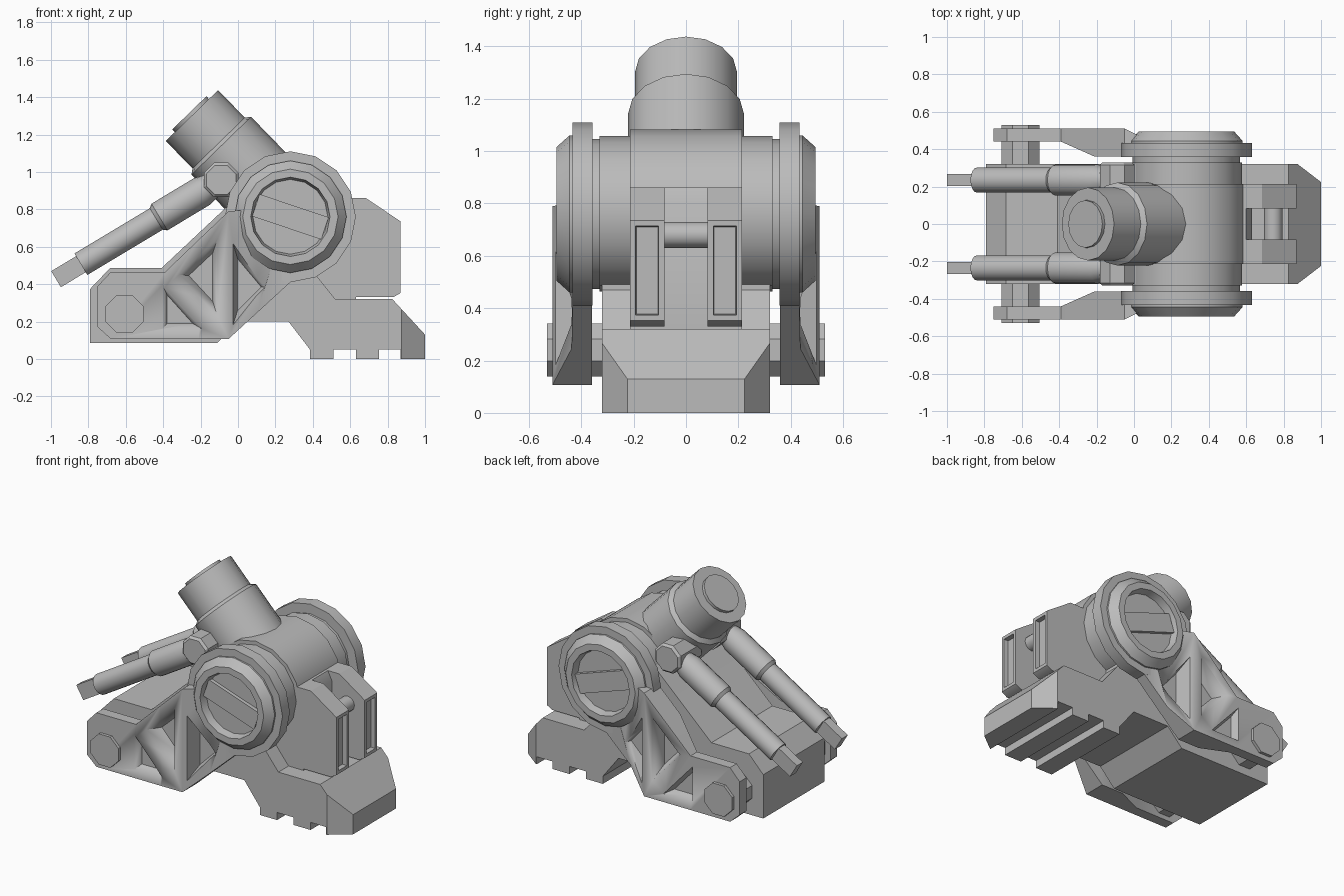
import bpy, bmesh, math
from mathutils import Vector, Matrix

if "Cube" in bpy.data.objects:
    bpy.data.objects.remove(bpy.data.objects["Cube"])

GREY = (0.5, 0.5, 0.5, 1)
mat = bpy.data.materials.new("plain grey")
mat.use_nodes = True
mat.diffuse_color = GREY
mat.node_tree.nodes["Principled BSDF"].inputs["Base Color"].default_value = GREY


def finish(name, bm):
    bmesh.ops.recalc_face_normals(bm, faces=bm.faces)
    mesh = bpy.data.meshes.new(name)
    bm.to_mesh(mesh)
    bm.free()
    obj = bpy.data.objects.new(name, mesh)
    bpy.context.collection.objects.link(obj)
    mesh.materials.append(mat)
    bpy.ops.object.select_all(action='DESELECT')
    obj.select_set(True)
    bpy.context.view_layer.objects.active = obj
    bpy.ops.object.shade_smooth_by_angle(angle=math.radians(31))
    return obj


def loft(rings):
    """Skin a list of equal-length rings and cap both ends."""
    bm = bmesh.new()
    loops = [[bm.verts.new(p) for p in ring] for ring in rings]
    n = len(loops[0])
    for a, b in zip(loops, loops[1:]):
        for i in range(n):
            j = (i + 1) % n
            bm.faces.new((a[i], a[j], b[j], b[i]))
    bm.faces.new(loops[0])
    bm.faces.new(loops[-1])
    return bm


def lathe(name, origin, axis, profile, sides=16, turn=0.0):
    """Revolve (radius, distance) pairs around an axis."""
    q = Vector(axis).to_track_quat('Z', 'Y')
    rings = []
    for r, t in profile:
        ring = []
        for i in range(sides):
            a = math.tau * (i + turn) / sides
            ring.append(Vector(origin) + q @ Vector((r * math.cos(a), r * math.sin(a), t)))
        rings.append(ring)
    return finish(name, loft(rings))


def prism(pts, y0, y1):
    return loft([[(x, y, z) for x, z in pts] for y in (y0, y1)])


def box(name, centre, size, tilt=0.0):
    bm = bmesh.new()
    bmesh.ops.create_cube(bm, size=1)
    m = Matrix.Translation(centre) @ Matrix.Rotation(tilt, 4, 'Y') @ Matrix.Diagonal((*size, 1))
    bm.transform(m)
    return finish(name, bm)


HUB = (0.28, 0, 0.76)

# Base body with treaded foot, tapered at its rear end
body = [(-0.79, 0.085), (-0.11, 0.085), (0, 0.2), (0.27, 0.2), (0.385, 0.05), (0.385, 0),
        (0.51, 0), (0.51, 0.05), (0.63, 0.05), (0.63, 0), (0.755, 0), (0.755, 0.05),
        (0.87, 0.05), (0.87, 0), (1, 0), (1, 0.13), (0.825, 0.32), (0.52, 0.32),
        (0.4, 0.47), (0.4, 0.76), (0.06, 0.93), (0, 0.87), (-0.41, 0.485),
        (-0.685, 0.485), (-0.79, 0.375)]
bm = prism(body, -0.32, 0.32)
bmesh.ops.bisect_plane(bm, geom=bm.verts[:] + bm.edges[:] + bm.faces[:],
                       plane_co=(0.875, 0, 0), plane_no=(1, 0, 0))
for v in bm.verts:
    if v.co.x > 0.95:
        v.co.y *= 0.7
finish("base_body", bm)

# Main drum and its central housing
lathe("main_drum", HUB, (0, 1, 0), [(0.287, -0.44), (0.287, 0.44)])
lathe("drum_sleeve", HUB, (0, 1, 0), [(0.297, -0.33), (0.297, 0.33)])
lathe("drum_housing", HUB, (0, 1, 0), [(0.322, -0.214), (0.322, 0.214)])
finish("rear_housing", prism([(0.3, 0.86), (0.6, 0.86), (0.63, 0.8), (0.63, 0.3), (0.3, 0.3)],
                             -0.214, 0.214))
lathe("rear_rod", (0.745, 0, 0.68), (0, 1, 0), [(0.05, -0.1), (0.05, 0.1)], 12)

# Barrel leaning up and forward
lathe("barrel", HUB, (-0.7, 0, 0.72),
      [(0.222, 0), (0.222, 0.53), (0.195, 0.55), (0.195, 0.755), (0.127, 0.755), (0.127, 0.775)])

# Arm cross sections: x, low z, high z, inner y, outer y
SECTIONS = [(-0.75, 0.17, 0.39, 0.44, 0.51), (-0.68, 0.107, 0.465, 0.44, 0.51),
            (-0.39, 0.107, 0.465, 0.44, 0.51), (-0.21, 0.107, 0.638, 0.36, 0.51),
            (-0.05, 0.107, 0.79, 0.36, 0.51), (0.1, 0.245, 0.8, 0.36, 0.437),
            (0.28, 0.41, 0.8, 0.36, 0.433)]
# Triangular pockets: floor depth and corners
POCKETS = [(0.465, [(-0.41, 0.41), (-0.18, 0.155), (-0.41, 0.155)]),
           (0.42, [(-0.107, 0.65), (-0.32, 0.45), (-0.107, 0.22)]),
           (0.395, [(-0.03, 0.63), (0.18, 0.38), (-0.03, 0.17)])]

for s, side in ((-1, "right"), (1, "left")):
    # Swing arm
    arm = finish(side + "_arm", loft([[(x, s * yi, lo), (x, s * yi, hi), (x, s * yo, hi), (x, s * yo, lo)]
                                      for x, lo, hi, yi, yo in SECTIONS]))
    for floor, tri in POCKETS:
        cx, cz = sum(p[0] for p in tri) / 3, sum(p[1] for p in tri) / 3
        rings = [[(cx + (x - cx) * k, s * y, cz + (z - cz) * k) for x, z in tri]
                 for y, k in ((floor, 0.6), (0.53, 1.05))]
        cutter = finish("pocket_cutter", loft(rings))
        cutter.hide_render = True
        mod = arm.modifiers.new("pocket", 'BOOLEAN')
        mod.operation = 'DIFFERENCE'
        mod.solver = 'EXACT'
        mod.object = cutter
        bpy.context.view_layer.objects.active = arm
        bpy.ops.object.modifier_apply(modifier=mod.name)
        bpy.data.objects.remove(cutter)

    # Flange, recessed end cap and slot bar
    out = (0, s, 0)
    lathe(side + "_flange", HUB, out, [(0.35, 0.357), (0.35, 0.434)])
    lathe(side + "_end_cap", HUB, out,
          [(0.3, 0.42), (0.3, 0.445), (0.255, 0.495), (0.212, 0.495), (0.2, 0.445), (0.02, 0.445)])
    box(side + "_cap_bar", (0.28, s * 0.455, 0.76), (0.39, 0.03, 0.125), math.radians(18.5))

    # Arm pivot pin
    lathe(side + "_arm_pin", (-0.607, 0, 0.24), out, [(0.11, 0.3), (0.11, 0.53)], 8, 0.5)

    # Piston: pivot, sleeve, tube and flat rod
    lathe(side + "_piston_pivot", (-0.09, 0, 0.957), out,
          [(0.1, 0.1), (0.1, 0.315), (0.085, 0.33)], 8, 0.5)
    start = Vector((-0.09, s * 0.235, 0.957))
    along = Vector((-0.857, 0, -0.515))
    lathe(side + "_piston", start, along,
          [(0.07, 0), (0.07, 0.07), (0.083, 0.12), (0.083, 0.385), (0.067, 0.405), (0.067, 0.875)])
    box(side + "_piston_rod", start + along * 0.93, (0.2, 0.062, 0.1), -math.atan2(0.515, 0.857))

    # Rear fin with a recessed window
    bm = prism([(0.5, 0.86), (0.684, 0.86), (0.87, 0.735), (0.87, 0.353), (0.83, 0.33), (0.5, 0.33)],
               s * 0.083, s * 0.214)
    bmesh.ops.recalc_face_normals(bm, faces=bm.faces)
    rear = [f for f in bm.faces if f.normal.x > 0.95]
    bmesh.ops.inset_individual(bm, faces=rear, thickness=0.015, depth=0.0)
    bmesh.ops.inset_individual(bm, faces=rear, thickness=0.015, depth=0.0)
    bmesh.ops.inset_individual(bm, faces=rear, thickness=0.004, depth=-0.03)
    finish(side + "_rear_fin", bm)
